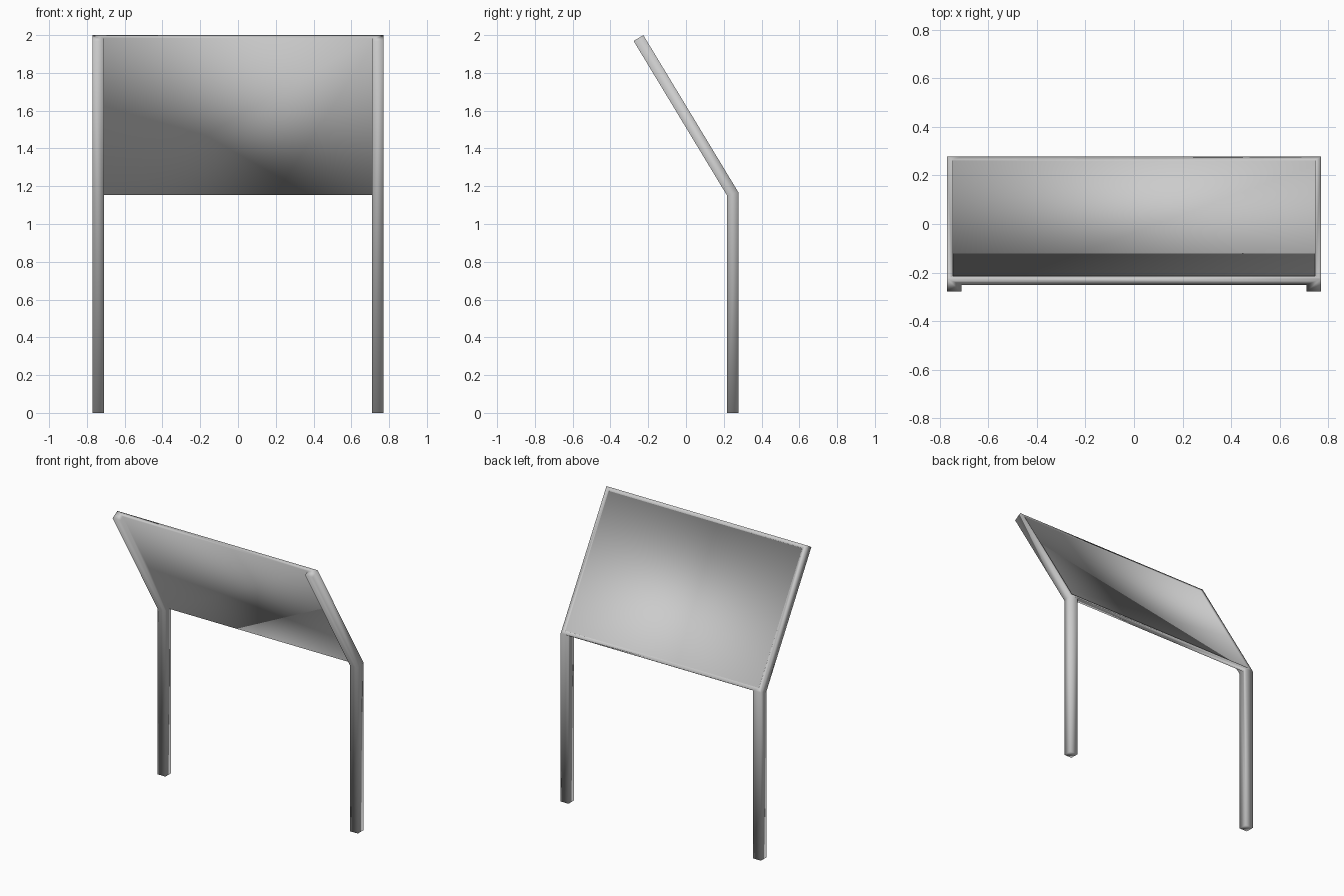
import bpy, bmesh
from mathutils import Vector

if "Cube" in bpy.data.objects:
    bpy.data.objects.remove(bpy.data.objects["Cube"])

# Side-view key points, as (y, z)
W, T = 0.77, 0.06             # half width, post thickness
IN = W - T                    # inner side of the posts
PANEL, RIM, DEPTH = 0.028, 0.025, 0.004
bend = Vector((0.277, 1.168)) # outer corner of the bend
top = Vector((-0.226, 2.0))   # upper edge of the panel
along = (top - bend).normalized()
normal = Vector((along.y, -along.x))
under_top = top - normal * T
inner_y = bend.x - T
inner_bend = under_top + along * ((inner_y - under_top.x) / along.x)
foot_front, foot_back = Vector((inner_y, 0)), Vector((bend.x, 0))
panel_low, panel_high = bend - normal * PANEL, top - normal * PANEL
rim_low, rim_high = bend + along * RIM, top - along * RIM
floor_low, floor_high = rim_low - normal * DEPTH, rim_high - normal * DEPTH

bm = bmesh.new()
cache = {}


def vert(x, p):
    key = (round(x, 5), round(p.x, 5), round(p.y, 5))
    if key not in cache:
        cache[key] = bm.verts.new((x, p.x, p.y))
    return cache[key]


def face(*corners):
    return bm.faces.new([vert(x, p) for x, p in corners])


def side(x, *points):
    """Flat face at one x position."""
    face(*[(x, p) for p in points])


def strip(x0, x1, *points):
    """Run of quads between two x positions."""
    for a, b in zip(points, points[1:]):
        face((x0, a), (x1, a), (x1, b), (x0, b))


R = W - RIM
for s in (-1, 1):
    # Bent square post
    side(s * W, foot_front, foot_back, bend, inner_bend)
    side(s * W, inner_bend, bend, top, under_top)
    side(s * IN, foot_front, foot_back, bend, panel_low, inner_bend)
    side(s * IN, inner_bend, panel_low, panel_high, under_top)
    strip(s * IN, s * W, bend, foot_back, foot_front, inner_bend, under_top)
    # Rim and recess wall on each side
    face((s * W, bend), (s * W, top), (s * R, rim_high), (s * R, rim_low))
    side(s * R, rim_low, rim_high, floor_high, floor_low)

# Panel lower edge and underside between the posts
strip(-IN, IN, bend, panel_low, panel_high)
# Upper end, wrapping over both post tops
face((-W, top), (W, top), (W, under_top), (IN, under_top), (IN, panel_high),
     (-IN, panel_high), (-IN, under_top), (-W, under_top))
# Upper and lower rim, recess walls and recessed face
face((-W, top), (W, top), (R, rim_high), (-R, rim_high))
face((-W, bend), (-IN, bend), (IN, bend), (W, bend), (R, rim_low), (-R, rim_low))
strip(-R, R, rim_low, floor_low, floor_high, rim_high)

bmesh.ops.recalc_face_normals(bm, faces=bm.faces)
for f in bm.faces:
    f.smooth = True
mesh = bpy.data.meshes.new("sloping_panel_on_posts")
bm.to_mesh(mesh)
bm.free()
obj = bpy.data.objects.new("sloping_panel_on_posts", mesh)
bpy.context.collection.objects.link(obj)
